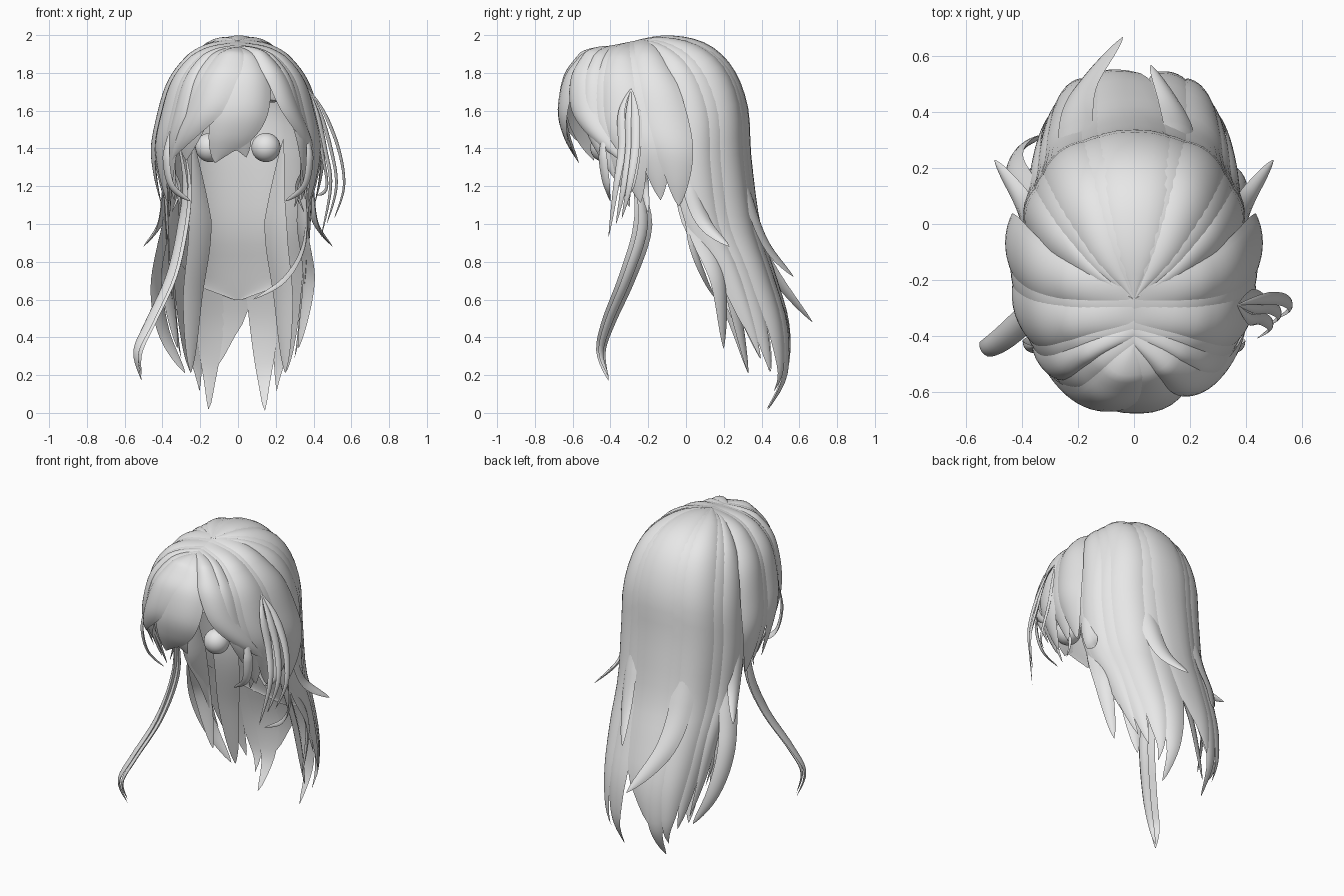
import bpy, math, random
from mathutils import Vector

random.seed(4)
if "Cube" in bpy.data.objects:
    bpy.data.objects.remove(bpy.data.objects["Cube"], do_unlink=True)

grey = bpy.data.materials.new("plain_grey")
grey.use_nodes = True
grey.diffuse_color = (0.8, 0.8, 0.8, 1)
grey.node_tree.nodes["Principled BSDF"].inputs["Base Color"].default_value = (0.8, 0.8, 0.8, 1)
made = []

# Guide surfaces: half width, side y, side z, middle y, middle z, from crown to tips
BACK = [(0, -.27, 1.97, -.27, 1.97), (.15, -.21, 1.93, -.1, 1.985), (.26, -.15, 1.83, .08, 1.94),
        (.33, -.1, 1.7, .22, 1.82), (.37, -.05, 1.5, .3, 1.62), (.38, -.04, 1.25, .32, 1.35),
        (.37, .0, 1.0, .37, 1.0), (.36, .12, .78, .45, .75), (.34, .22, .52, .53, .5),
        (.31, .31, .32, .55, .3), (.28, .36, .24, .53, .15), (.26, .36, .18, .44, -.01)]
FRONT = [(0, -.24, 1.975, -.44, 1.935), (.16, -.22, 1.93, -.5, 1.9), (.27, -.19, 1.84, -.56, 1.84),
         (.35, -.15, 1.72, -.62, 1.75), (.4, -.11, 1.55, -.65, 1.6), (.43, -.08, 1.4, -.63, 1.47),
         (.42, -.07, 1.25, -.58, 1.34), (.39, -.07, 1.1, -.52, 1.2), (.37, -.06, 1.0, -.46, 1.1)]


def spline(points, t):
    """Smooth value through a list of tuples at parameter t."""
    last = len(points) - 1
    i = max(0, min(int(t), last - 1))
    f = t - i
    a, b, c, d = (Vector(points[max(0, min(k, last))]) for k in range(i - 1, i + 3))
    return (2 * b + (c - a) * f + (2 * a - 5 * b + 4 * c - d) * f * f
            + (3 * b - a - 3 * c + d) * f ** 3) / 2


def outward(p):
    return Vector((p.x, p.y + .12, max(0, p.z - 1.45))).normalized()


def on_surface(guide, u, t):
    half, side_y, side_z, mid_y, mid_z = spline(guide, t)
    s, c = math.sin(u * math.pi / 2), math.cos(u * math.pi / 2)
    return Vector((half * math.copysign(abs(s) ** .82, s),
                   side_y + (mid_y - side_y) * c, side_z + (mid_z - side_z) * c))


def skin(name, rings):
    """Join closed rings of points into a capped tube."""
    n = len(rings[0])
    verts = [p for ring in rings for p in ring]
    faces = [(r * n + k, r * n + (k + 1) % n, (r + 1) * n + (k + 1) % n, (r + 1) * n + k)
             for r in range(len(rings) - 1) for k in range(n)]
    faces += [tuple(range(n))[::-1], tuple(range(len(verts) - n, len(verts)))]
    mesh = bpy.data.meshes.new(name)
    mesh.from_pydata(verts, [], faces)
    mesh.materials.append(grey)
    obj = bpy.data.objects.new(name, mesh)
    bpy.context.collection.objects.link(obj)
    made.append(obj)


def lens(n):
    """Lens outline: position across and side of the lock."""
    across = [-1 + 2 * k / n for k in range(n + 1)]
    return [(s, 1 - s * s) for s in across] + [(s, -.5 * (1 - s * s)) for s in across[-2:0:-1]]


def lock(name, guide, u, width, end, drift=0, lift=0, thick=.025, sharp=4, n=8):
    """Broad lock that hugs a guide surface and narrows to a swept tip."""
    rings = []
    for r in range(33):
        q = r / 32
        w = width * max(.004, 1 - q ** sharp) ** .8
        body = thick * min(1, q * 4 + .05) * max(.02, 1 - q ** sharp)
        ring = []
        for s, bulge in lens(n):
            p = on_surface(guide, u + drift * q ** 3 + w * s, q * end)
            ring.append(p + outward(p) * (lift * min(1, q * 4) + body * bulge))
        rings.append(ring)
    skin(name, rings)


def strand(name, path, width, thick=.02):
    """Loose strand swept along a path, pointed at both ends."""
    rings, last = [], len(path) - 1
    for r in range(29):
        q = r / 28
        p = spline(path, q * last)
        along = (spline(path, min(q + .02, 1) * last) - spline(path, max(q - .02, 0) * last)).normalized()
        wide = along.cross(outward(p)).normalized()
        up = wide.cross(along)
        w = max(.01, min(1, .02 + q * 3) * (1 - q ** 4))
        rings.append([p + wide * s * w * width + up * b * w * thick for s, b in lens(6)])
    skin(name, rings)


# Under layers that close the gaps between locks
lock("back_under_layer", BACK, 0, .95, 7.6, lift=-.012, thick=.008, sharp=9, n=28)
lock("front_under_layer", FRONT, 0, 1.1, 3.7, lift=-.015, thick=.008, sharp=14, n=28)

# Long back locks
lock("back_centre_lock", BACK, .02, .28, 9.3, -.2, .004)
for side, word in ((1, "left"), (-1, "right")):
    for i, (u, w, end, drift) in enumerate([(.18, .22, 11, .17), (.42, .22, 10.4, .12), (.64, .19, 9.8, .06),
                                            (.82, .16, 9.2, .04), (.94, .12, 8.3, -.02)]):
        lock(f"{word}_back_lock_{i + 1}", BACK, side * u, w, end,
             side * drift + random.uniform(-.06, .06), .01 * (i % 2), .02, 3.5)

    # Layered side locks, stacked from the ear towards the face
    for i, (u, w, end, drift) in enumerate([(1.0, .15, 7.0, .04), (.86, .15, 6.9, .05), (.72, .15, 7.2, .03),
                                            (.58, .14, 7.2, .07), (.46, .1, 6.5, .12)]):
        lock(f"{word}_side_lock_{i + 1}", FRONT, side * u, w, end, side * drift, .014 * (1 - i % 2), .024)

    # Short wisps beside the face
    for i in range(3):
        y = -.44 + .1 * i
        strand(f"{word}_face_wisp_{i + 1}", [(side * .36, y, 1.5), (side * .38, y, 1.35),
               (side * (.35 - .02 * i), y + .02, 1.2), (side * (.25 + .05 * i), y + .04, 1.12 - .03 * i)], .03, .012)

    # Outward flick behind the ear
    strand(f"{word}_ear_flick", [(side * .36, -.02, 1.45), (side * .38, .03, 1.18),
           (side * .41, .1, 1.0), (side * .5, .23, .88)], .05)

    # Inner hanging locks
    strand(f"{word}_inner_side_lock", [(side * .34, .0, 1.4), (side * .34, .06, 1.0),
           (side * .375, .17, .7), (side * .32, .2, .34)], .065)
    strand(f"{word}_inner_back_lock", [(side * .24, .1, 1.45), (side * .2, .16, 1.0),
           (side * .24, .25, .6), (side * .25, .33, .21)], .075)

# Outer lock bowing away on the right
strand("right_outer_lock", [(-.36, .02, 1.35), (-.38, .1, 1.0), (-.43, .2, .68),
       (-.39, .28, .42), (-.28, .33, .21)], .06)

# Fringe
lock("fringe_left_sweep", FRONT, .3, .14, 5.8, .4, .025)
lock("fringe_right_under", FRONT, -.3, .2, 5.9, -.1, .002)
lock("fringe_centre", FRONT, .08, .23, 6.1, -.22, .006, .03)
lock("fringe_cross_sweep", FRONT, -.08, .2, 5.8, -.46, .022, .025)
lock("fringe_small_tip", FRONT, -.06, .13, 5.9, .1, .0, .02)

# Long loose front lock
for i, (dx, width) in enumerate([(0, .055), (.025, .03)]):
    strand(f"long_front_lock_{i + 1}", [(-.33 + dx, -.27, 1.5), (-.28 + dx, -.25, 1.22), (-.3 + dx, -.23, .98),
           (-.36 + dx, -.31, .72), (-.47 + dx, -.41, .48), (-.54 + dx, -.45, .32), (-.51, -.41, .17 + dx)], width)

# Fly-away strands on the left
for i, (out, y, low) in enumerate([(.0, -.3, 1.0), (.04, -.27, 1.03), (-.03, -.34, .93), (-.05, -.26, 1.15)]):
    strand(f"fly_away_{i + 1}", [(.37, -.29, 1.72), (.43 + out / 2, y, 1.6), (.49 + out, y, 1.4),
           (.52 + out, y - .03, 1.2), (.47 + out, y - .07, low)], .025, .01)

# Loose strands at the back
strand("inner_cross_strand", [(.36, -.02, 1.2), (.35, .03, .9), (.25, .1, .71), (.08, .16, .6)], .02, .01)
strand("back_curl", [(-.2, .25, 1.4), (-.21, .34, 1.0), (-.18, .48, .72), (-.04, .67, .48)], .07)
strand("back_flick", [(.16, .26, 1.45), (.16, .34, 1.1), (.13, .43, .88), (.06, .57, .72)], .06)

# Eyeballs
for side, word in ((1, "left"), (-1, "right")):
    bpy.ops.mesh.primitive_uv_sphere_add(segments=32, ring_count=16, radius=.077, location=(side * .148, -.43, 1.405))
    eye = bpy.context.object
    eye.name = f"{word}_eyeball"
    eye.data.materials.append(grey)
    made.append(eye)

# Smooth shading with crisp lock edges
bpy.ops.object.select_all(action="DESELECT")
for obj in made:
    obj.select_set(True)
bpy.context.view_layer.objects.active = made[0]
bpy.ops.object.shade_smooth_by_angle(angle=math.radians(45))
